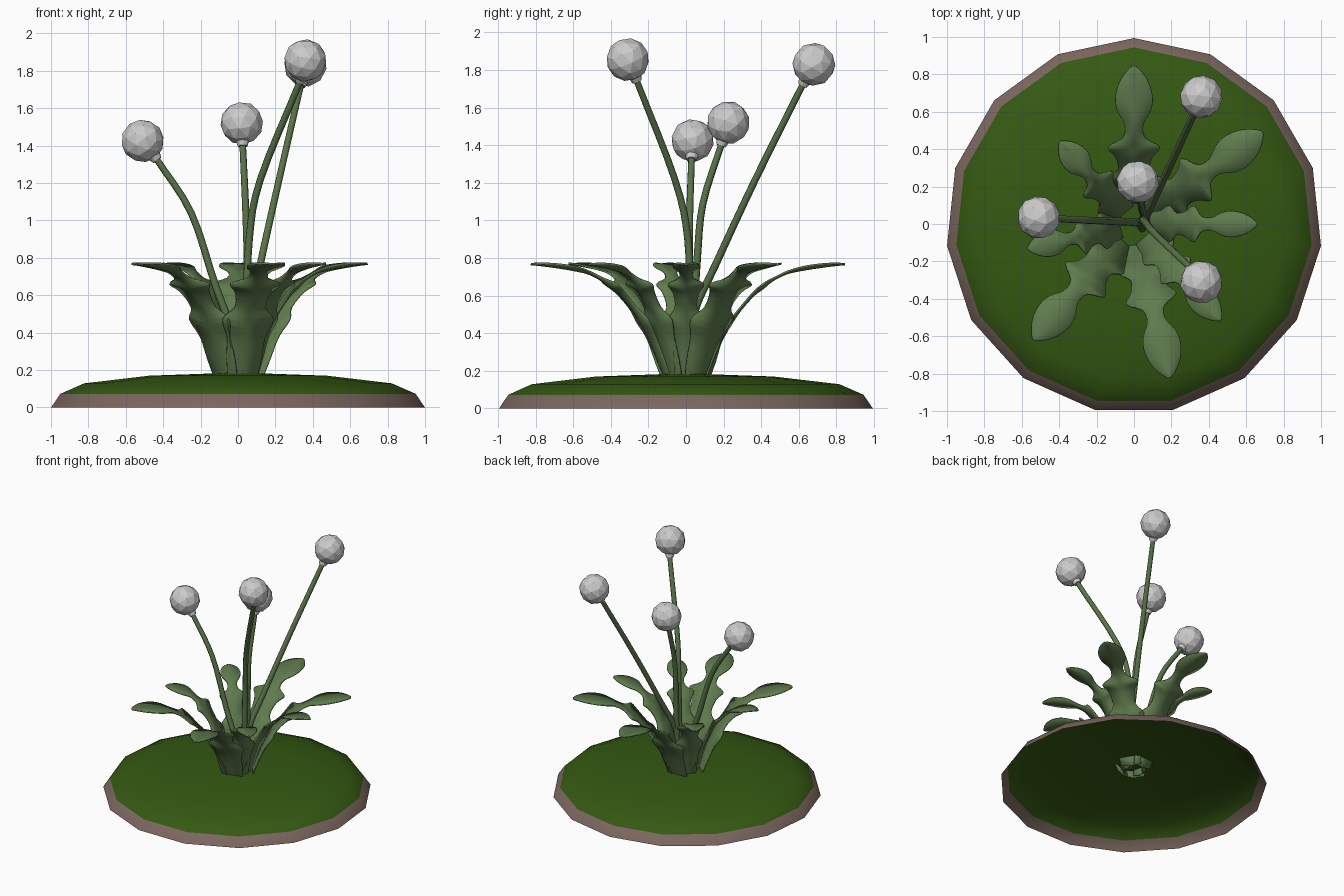
import bpy, bmesh, math
from mathutils import Vector

if "Cube" in bpy.data.objects:
    bpy.data.objects.remove(bpy.data.objects["Cube"])


def material(name, rgb):
    m = bpy.data.materials.new(name)
    m.diffuse_color = (*rgb, 1)
    m.use_nodes = True
    m.node_tree.nodes["Principled BSDF"].inputs["Base Color"].default_value = m.diffuse_color
    return m


GRASS = material("grass", (0.035, 0.1, 0.006))
SOIL = material("soil", (0.2, 0.135, 0.115))
LEAF = material("leaf_green", (0.115, 0.2, 0.075))
STEM = material("stem_green", (0.1, 0.17, 0.065))


def finish(bm, name, mats=(), smooth=True):
    me = bpy.data.meshes.new(name)
    bm.to_mesh(me)
    bm.free()
    for m in mats:
        me.materials.append(m)
    for p in me.polygons:
        p.use_smooth = smooth
    ob = bpy.data.objects.new(name, me)
    bpy.context.collection.objects.link(ob)
    return ob


def spline(pts, steps):
    """Catmull-Rom interpolation through tuples of any length."""
    p = [Vector(q) for q in pts]
    p = [2 * p[0] - p[1]] + p + [2 * p[-1] - p[-2]]
    out = []
    for a, b, c, d in zip(p, p[1:], p[2:], p[3:]):
        for k in range(steps):
            t = k / steps
            out.append(0.5 * (2 * b + (c - a) * t + (2 * a - 5 * b + 4 * c - d) * t * t
                              + (3 * b - a - 3 * c + d) * t ** 3))
    return out + [p[-2]]


# Ground: hollow 15-sided dome with a soil rim
N = 15
bm = bmesh.new()
profile = [(1.005, 0.0), (0.955, 0.073)]
profile += [(0.955 * math.cos(math.radians(a)), 0.073 + 0.112 * math.sin(math.radians(a)))
            for a in (30, 60)]
rings = []
for r, z in profile:
    rings.append([bm.verts.new((r * math.cos(math.pi / 2 + 2 * math.pi * i / N),
                                r * math.sin(math.pi / 2 + 2 * math.pi * i / N) - 0.011, z))
                  for i in range(N)])
apex = bm.verts.new((0, -0.011, 0.187))
for k in range(len(rings) - 1):
    for i in range(N):
        j = (i + 1) % N
        f = bm.faces.new((rings[k][i], rings[k][j], rings[k + 1][j], rings[k + 1][i]))
        f.material_index = 1 if k == 0 else 0
for i in range(N):
    bm.faces.new((rings[-1][i], rings[-1][(i + 1) % N], apex))
finish(bm, "ground_mound", (GRASS, SOIL))

# Leaves: lobed ribbons, each row is (reach, height, half width)
ROWS = [(0.09, 0.12, 0.075), (0.14, 0.25, 0.095), (0.19, 0.37, 0.105), (0.24, 0.46, 0.14),
        (0.29, 0.53, 0.085), (0.36, 0.61, 0.10), (0.41, 0.65, 0.138), (0.46, 0.685, 0.06),
        (0.53, 0.72, 0.05), (0.60, 0.74, 0.088), (0.67, 0.753, 0.1), (0.75, 0.763, 0.082),
        (0.81, 0.767, 0.045), (0.845, 0.767, 0.01)]


def leaf(name, angle, reach, width):
    bm = bmesh.new()
    a = math.radians(angle)
    out, side = Vector((math.cos(a), math.sin(a), 0)), Vector((-math.sin(a), math.cos(a), 0))
    prev = None
    for r, z, w in spline(ROWS, 3):
        c = out * r * reach + Vector((0, 0, z))
        lift = Vector((0, 0, 0.08 * w))
        row = [bm.verts.new(c - side * w * width + lift), bm.verts.new(c - lift),
               bm.verts.new(c + side * w * width + lift)]
        if prev:
            for k in (0, 1):
                bm.faces.new((prev[k + 1], prev[k], row[k], row[k + 1]))
        prev = row
    ob = finish(bm, name, (LEAF,))
    mod = ob.modifiers.new("thickness", "SOLIDIFY")
    mod.thickness = 0.01
    mod.offset = 0


for i, (angle, reach, width) in enumerate([
        (90, 1.0, 1.0), (35.5, 1.0, 1.0), (-77, 1.0, 1.0), (229, 0.97, 1.0),
        (0, 0.78, 0.7), (-48, 0.82, 0.75), (193, 0.69, 0.7), (132, 0.7, 0.75)]):
    leaf(f"leaf_{i + 1}", angle, reach, width)


# Stems: tapered 8-sided tubes, with a collar and a faceted seed ball
def flower(i, path, ball):
    cu = bpy.data.curves.new(f"stem_{i}", "CURVE")
    cu.dimensions = "3D"
    cu.bevel_depth = 0.02
    cu.bevel_resolution = 2
    cu.use_fill_caps = True
    pts = spline(path, 4)
    sp = cu.splines.new("POLY")
    sp.points.add(len(pts) - 1)
    for k, (q, co) in enumerate(zip(sp.points, pts)):
        q.co = (*co, 1)
        q.radius = 1.15 - 0.25 * k / len(pts)
    cu.materials.append(STEM)
    bpy.context.collection.objects.link(bpy.data.objects.new(f"stem_{i}", cu))

    centre, end = Vector(ball), Vector(path[-1])
    rot = (centre - end).to_track_quat("Z", "Y")
    bm = bmesh.new()
    bmesh.ops.create_cone(bm, cap_ends=True, segments=10, radius1=0.026, radius2=0.036, depth=0.03)
    collar = finish(bm, f"collar_{i}", (), False)
    collar.rotation_euler = rot.to_euler()
    collar.location = centre + (end - centre).normalized() * 0.115

    bm = bmesh.new()
    bmesh.ops.create_icosphere(bm, subdivisions=2, radius=0.115)
    seed = finish(bm, f"seed_ball_{i}", (), False)
    seed.rotation_euler = rot.to_euler()
    seed.location = centre


flower(1, [(0.04, 0.0, 0.13), (0.0, 0.01, 0.33), (-0.12, 0.015, 0.65), (-0.25, 0.02, 1.04),
           (-0.44, 0.03, 1.335)], (-0.51, 0.035, 1.425))
flower(2, [(0.04, 0.01, 0.13), (0.055, 0.04, 0.5), (0.05, 0.06, 0.8), (0.04, 0.09, 1.09),
           (0.025, 0.19, 1.41)], (0.02, 0.225, 1.52))
flower(3, [(0.04, -0.03, 0.13), (0.065, 0.04, 0.5), (0.12, 0.16, 0.77), (0.22, 0.37, 1.22),
           (0.335, 0.62, 1.72)], (0.36, 0.68, 1.83))
flower(4, [(0.04, 0.01, 0.13), (0.045, 0.02, 0.5), (0.06, 0.01, 0.9), (0.12, -0.06, 1.22),
           (0.335, -0.265, 1.75)], (0.36, -0.31, 1.855))
